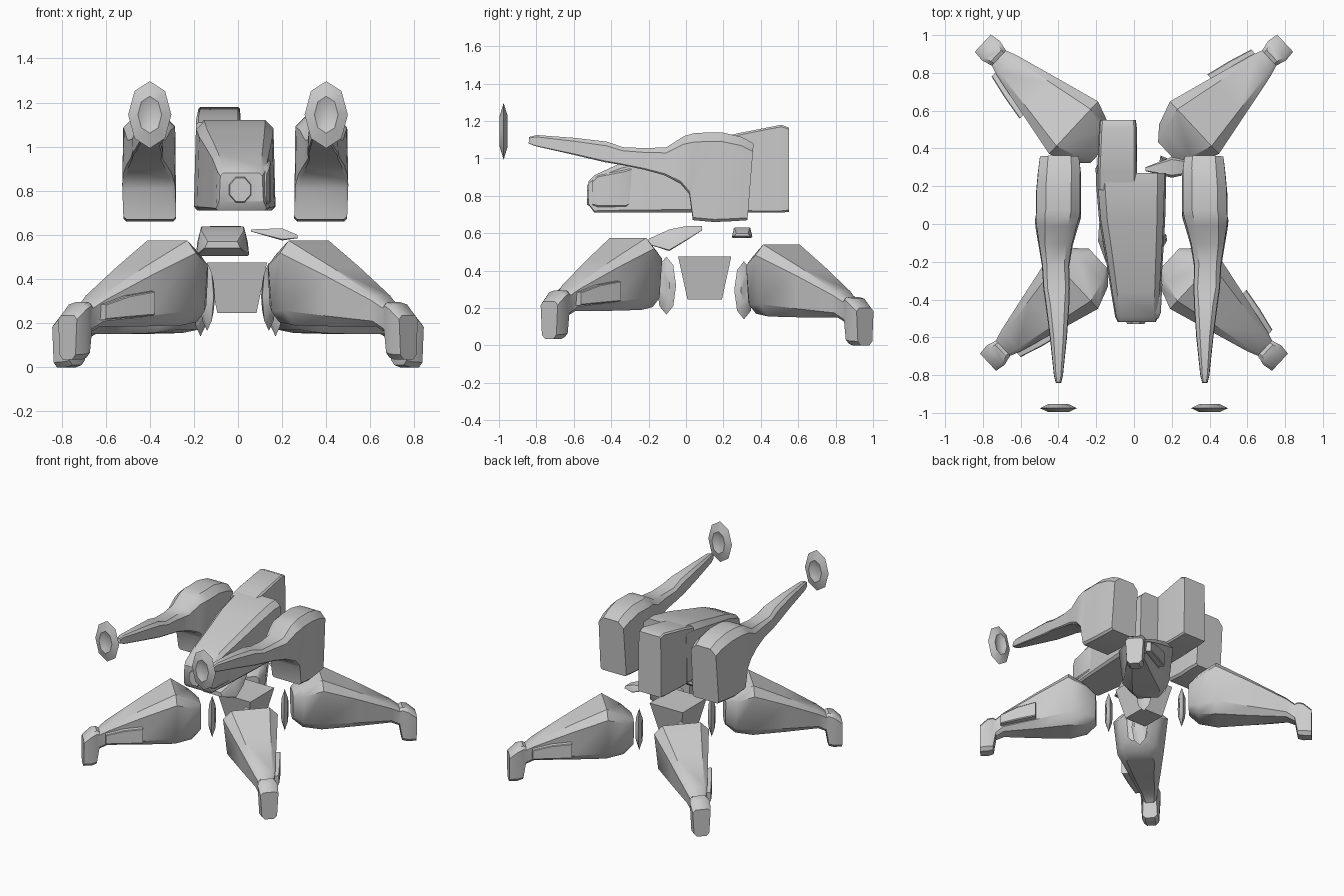
import bpy, bmesh, math
from mathutils import Vector, Matrix

cube = bpy.data.objects.get("Cube")
if cube:
    bpy.data.objects.remove(cube, do_unlink=True)

grey = bpy.data.materials.new("plain_grey")
grey.use_nodes = True
COLOUR = (0.6, 0.6, 0.6, 1)
grey.diffuse_color = COLOUR
grey.node_tree.nodes["Principled BSDF"].inputs["Base Color"].default_value = COLOUR


def finish(name, bm):
    bmesh.ops.recalc_face_normals(bm, faces=bm.faces)
    mesh = bpy.data.meshes.new(name)
    bm.to_mesh(mesh)
    bm.free()
    mesh.materials.append(grey)
    obj = bpy.data.objects.new(name, mesh)
    bpy.context.collection.objects.link(obj)
    bpy.ops.object.select_all(action='DESELECT')
    obj.select_set(True)
    bpy.context.view_layer.objects.active = obj
    bpy.ops.object.shade_smooth_by_angle(angle=math.radians(38))


def skin(bm, rings):
    """Join rings of equal length and cap both ends."""
    loops = [[bm.verts.new(p) for p in ring] for ring in rings]
    n = len(loops[0])
    for a, b in zip(loops, loops[1:]):
        for i in range(n):
            j = (i + 1) % n
            bm.faces.new((a[i], a[j], b[j], b[i]))
    bm.faces.new(loops[0])
    bm.faces.new(loops[-1])


def loft(name, sections, origin=(0, 0, 0), along=(0, 1), top=1.0, base=1.0,
         chamfer=0.3, low_chamfer=0.2, lean=0.0, flip=1, reach=1.0):
    """Sections: distance along, side offset, half width, low z, high z."""
    u = Vector((along[0], along[1], 0)).normalized()
    side = Vector((u.y, -u.x, 0))
    rings = []
    for t, c, w, lo, hi in sections:
        size = min(w, (hi - lo) / 2)
        k, b = chamfer * size, low_chamfer * size
        wt, wb = w * top, w * base
        outline = [(wb - b, lo), (wb, lo + b), (wt, hi - k), (wt - k, hi),
                   (k - wt, hi), (-wt, hi - k), (-wb, lo + b), (b - wb, lo)]
        rings.append([Vector(origin)
                      + u * (t * reach + lean * (z - (lo + hi) / 2))
                      + side * flip * (c + x) + Vector((0, 0, z))
                      for x, z in outline])
    bm = bmesh.new()
    skin(bm, rings)
    finish(name, bm)


def dished_disc(name, centre, along, width, height, depth, dish):
    """Eight-sided lens with a hollow in the middle of each face."""
    u = Vector((along[0], along[1], 0)).normalized()
    side = Vector((u.y, -u.x, 0))
    rings = []
    for r, d in ((0.3, -dish), (0.55, -1), (1, 0), (0.55, 1), (0.3, dish)):
        rings.append([Vector(centre) + u * d * depth
                      + side * math.sin(i * math.pi / 4) * r * width
                      + Vector((0, 0, math.cos(i * math.pi / 4) * r * height))
                      for i in range(8)])
    bm = bmesh.new()
    skin(bm, rings)
    finish(name, bm)


def tapered_drum(name, centre, r1, r2, depth, scale, segments, tilt=0):
    bm = bmesh.new()
    bmesh.ops.create_cone(bm, cap_ends=True, segments=segments, radius1=r1,
                          radius2=r2, depth=depth)
    bm.transform(Matrix.Translation(centre) @ Matrix.Rotation(tilt, 4, 'X')
                 @ Matrix.Diagonal((*scale, 1))
                 @ Matrix.Rotation(math.pi / segments, 4, 'Z'))
    finish(name, bm)


# Hull, long rear block on one side, muzzle
loft("hull", [
    (-0.52, 0.015, 0.10, 0.75, 0.88),
    (-0.49, 0.015, 0.115, 0.71, 0.91),
    (-0.36, 0.01, 0.132, 0.71, 0.97),
    (-0.15, 0.0, 0.155, 0.71, 1.03),
    (0.02, -0.01, 0.175, 0.71, 1.08),
    (0.20, -0.015, 0.185, 0.71, 1.12),
    (0.27, -0.015, 0.185, 0.71, 1.12)], top=0.95, chamfer=0.2, low_chamfer=0.1)
loft("hull_rear_block", [
    (0.18, -0.09, 0.105, 0.71, 1.11),
    (0.28, -0.09, 0.105, 0.71, 1.135),
    (0.51, -0.085, 0.10, 0.71, 1.18),
    (0.55, -0.085, 0.095, 0.715, 1.165)], top=0.95, chamfer=0.1, low_chamfer=0.1)
loft("muzzle_side_box", [
    (-0.50, 0.10, 0.03, 0.75, 0.88),
    (-0.47, 0.10, 0.042, 0.74, 0.91),
    (-0.32, 0.105, 0.045, 0.74, 0.94),
    (-0.29, 0.105, 0.035, 0.76, 0.95)], chamfer=0.2)
tapered_drum("muzzle_port", (0.01, -0.515, 0.805), 0.062, 0.05, 0.03,
             (1, 1.15, 1), 8, math.pi / 2)

# Arms and the dished discs ahead of them
ARM = [
    (-0.84, 0.0, 0.014, 1.08, 1.115),
    (-0.80, 0.0, 0.024, 1.065, 1.125),
    (-0.60, 0.0, 0.045, 1.02, 1.11),
    (-0.43, 0.005, 0.062, 0.98, 1.09),
    (-0.34, 0.01, 0.07, 0.965, 1.06),
    (-0.22, 0.015, 0.072, 0.94, 1.055),
    (-0.11, 0.015, 0.09, 0.91, 1.06),
    (-0.02, 0.01, 0.11, 0.865, 1.12),
    (0.03, 0.005, 0.12, 0.81, 1.135),
    (0.055, 0.0, 0.12, 0.67, 1.137),
    (0.17, 0.0, 0.12, 0.66, 1.14),
    (0.28, -0.005, 0.115, 0.665, 1.115),
    (0.345, -0.005, 0.107, 0.67, 1.08)]
for label, flip, x in (("left", 1, 0.375), ("right", -1, -0.40)):
    loft(label + "_arm", ARM, origin=(x, 0, 0), top=0.96, chamfer=0.4,
         low_chamfer=0.12, lean=0.08, flip=flip)
    dished_disc(label + "_arm_disc", (flip * 0.4, -0.975, 1.145),
                (0, 1), 0.098, 0.152, 0.021, 0.3)

# Legs, side plates and hip plates for each corner
LEG = [
    (-0.20, 0.0, 0.075, 0.22, 0.42),
    (-0.13, 0.0, 0.14, 0.17, 0.47),
    (0.0, 0.0, 0.19, 0.155, 0.54),
    (0.25, 0.0, 0.133, 0.15, 0.42),
    (0.50, 0.0, 0.075, 0.15, 0.29),
    (0.56, 0.0, 0.055, 0.12, 0.25),
    (0.58, 0.0, 0.06, 0.01, 0.26),
    (0.62, 0.0, 0.07, 0.0, 0.25),
    (0.68, 0.0, 0.062, 0.0, 0.20)]
PLATE = [
    (0.25, -0.13, 0.03, 0.20, 0.31),
    (0.39, -0.10, 0.032, 0.19, 0.29),
    (0.52, -0.07, 0.028, 0.18, 0.25)]
for end, sy, y, lift, reach, hip in (
        ("back", 1, 0.51, 0.0, 0.965, (0.17, 0.31, 0.295)),
        ("front", -1, -0.31, 0.035, 0.91, (0.14, -0.105, 0.32))):
    for label, sx in (("left", 1), ("right", -1)):
        name = end + "_" + label
        along = (sx * 0.73, sy * 0.68)
        origin = (sx * 0.32, y, lift)
        loft(name + "_leg", LEG, origin, along, base=0.85, chamfer=0.3,
             low_chamfer=0.35, reach=reach)
        loft(name + "_leg_plate", PLATE, origin, along, chamfer=0.15, reach=reach)
        dished_disc(name + "_hip_plate", (sx * hip[0], hip[1], hip[2]),
                    (sx * 0.87, sy * 0.5), 0.06, 0.155, 0.022, 0.9)

# Pelvis wedge and loose waist pieces
tapered_drum("pelvis", (-0.005, 0.1, 0.36), 0.125, 0.193, 0.23, (1, 1.04, 1), 4)
loft("waist_wedge", [
    (-0.20, -0.07, 0.08, 0.54, 0.57),
    (-0.09, -0.07, 0.12, 0.505, 0.62),
    (0.0, -0.07, 0.115, 0.56, 0.638),
    (0.085, -0.05, 0.07, 0.615, 0.64)], top=0.85, chamfer=0.1, low_chamfer=0.1)
loft("waist_shard", [
    (0.06, -0.29, 0.01, 0.615, 0.625),
    (0.20, -0.30, 0.055, 0.575, 0.63),
    (0.27, -0.30, 0.04, 0.585, 0.6)], along=(1, 0), top=0.8, chamfer=0.1)
